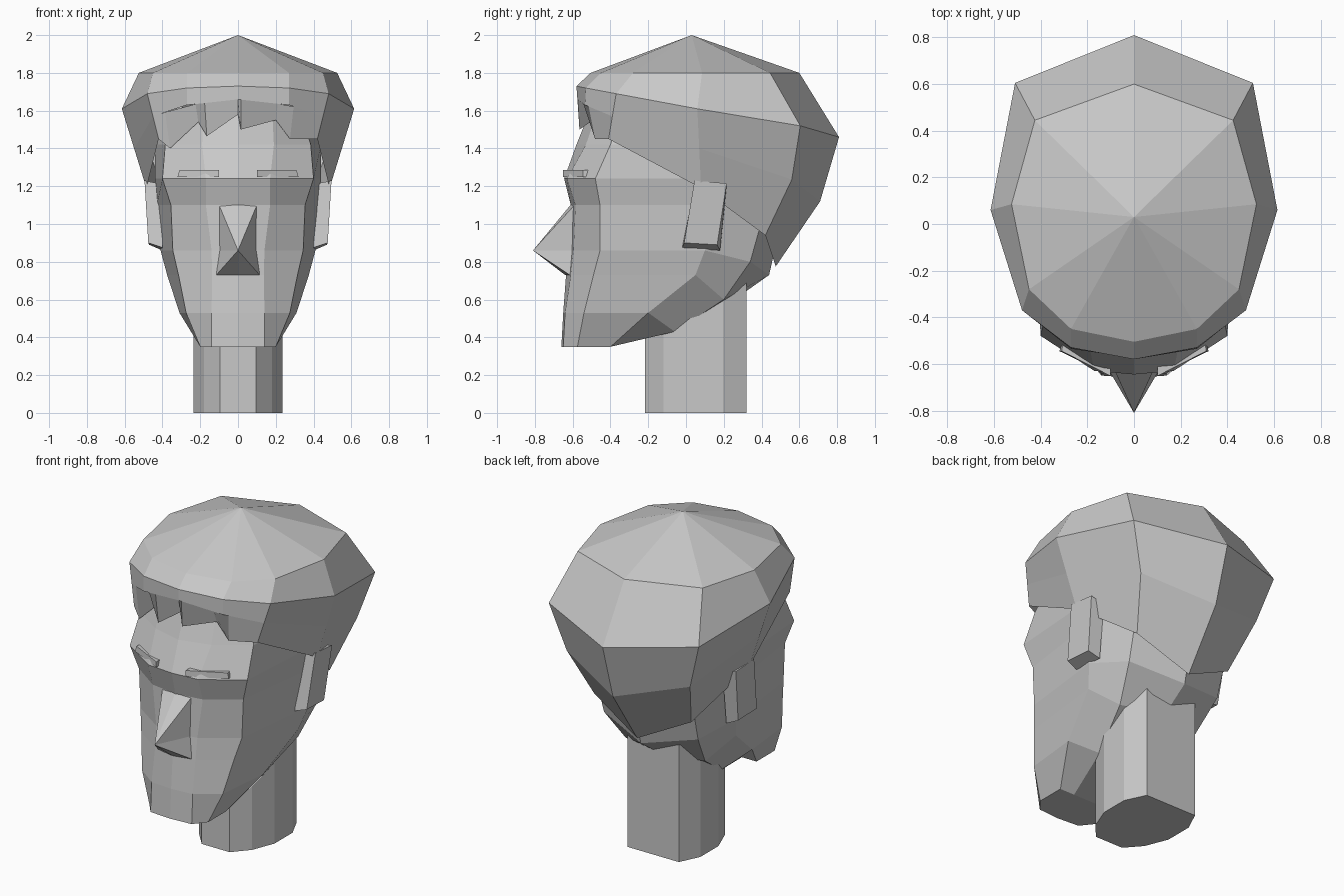
import bpy, bmesh

clay = bpy.data.materials.new("light_grey")
clay.diffuse_color = (0.58, 0.58, 0.58, 1)


def build(name, verts, faces):
    mesh = bpy.data.meshes.new(name)
    mesh.from_pydata(verts, [], faces)
    mesh.materials.append(clay)
    bm = bmesh.new()
    bm.from_mesh(mesh)
    bmesh.ops.remove_doubles(bm, verts=bm.verts, dist=0.0005)
    bmesh.ops.recalc_face_normals(bm, faces=bm.faces)
    bm.to_mesh(mesh)
    bm.free()
    ob = bpy.data.objects.new(name, mesh)
    bpy.context.collection.objects.link(ob)
    return ob


def full_ring(half):
    """Half outline from front centre to back centre, mirrored across x."""
    return half + [(-x, y, z) for x, y, z in reversed(half[1:-1])]


def bands(count, n, skip=lambda r, i: False):
    return [(r * n + i, r * n + (i + 1) % n, (r + 1) * n + (i + 1) % n, (r + 1) * n + i)
            for r in range(count - 1) for i in range(n) if not skip(r, i)]


def lerp(points, x):
    """Piecewise linear lookup: rows of (x, values...)."""
    x = abs(x)
    for a, b in zip(points, points[1:]):
        if x <= b[0]:
            break
    t = (x - a[0]) / (b[0] - a[0])
    return [p + (q - p) * t for p, q in zip(a[1:], b[1:])]


# Neck: ten-sided column
neck_half = [(.095, -.217), (.18, -.12), (.235, .02), (.235, .195), (.175, .32)]
outline = neck_half + [(-x, y) for x, y in reversed(neck_half)]
verts = [(x, y, z) for z in (0, .85) for x, y in outline]
build("neck", verts, bands(2, 10) + [tuple(range(10)), tuple(range(10, 20))])

# Head: stacked face sections, chin to crown
head = [
    [(0, -.66, .35), (.14, -.65, .35), (.2, -.575, .35), (.2, -.4, .35), (.1, -.4, .35), (0, -.4, .35)],
    [(0, -.65, .53), (.14, -.64, .53), (.275, -.54, .53), (.31, -.2, .53), (.2, -.06, .43), (0, -.06, .43)],
    [(0, -.635, .73), (.137, -.61, .73), (.315, -.49, .73), (.375, .05, .73), (.27, .2, .6), (0, .27, .61)],
    [(0, -.62, .86), (.14, -.595, .86), (.345, -.455, .86), (.41, .1, .86), (.32, .34, .80), (0, .44, .73)],
    [(0, -.61, 1.1), (.17, -.585, 1.1), (.355, -.455, 1.1), (.43, .1, 1.1), (.33, .41, 1.05), (0, .49, .95)],
    [(0, -.645, 1.24), (.17, -.63, 1.24), (.4, -.48, 1.24), (.44, .1, 1.24), (.35, .47, 1.24), (0, .57, 1.24)],
    [(0, -.58, 1.42), (.19, -.53, 1.42), (.385, -.4, 1.42), (.44, .1, 1.42), (.35, .47, 1.42), (0, .57, 1.42)],
    [(0, -.5, 1.62), (.18, -.46, 1.62), (.32, -.33, 1.62), (.4, .1, 1.62), (.33, .4, 1.62), (0, .5, 1.62)],
]
verts = [v for half in head for v in full_ring(half)]
build("head", verts, bands(len(head), 10) + [tuple(range(10)), tuple(range(70, 80))])

# Nose: sharp wedge
verts = [(0, -.81, .86), (0, -.612, 1.1), (.1, -.59, 1.1), (.1, -.595, .86), (.115, -.615, .73),
         (0, -.64, .73), (-.115, -.615, .73), (-.1, -.595, .86), (-.1, -.59, 1.1)]
build("nose", verts, [(0, i, i + 1) for i in range(1, 8)] + [(0, 8, 1)])

# Ears and eyebrows, mirrored pairs
for s, side in ((1, "right"), (-1, "left")):
    ear = [(.495, .045, 1.23), (.49, .215, 1.215), (.47, .165, .89), (.475, -.01, .9),
           (.40, .045, 1.21), (.40, .215, 1.19), (.40, .18, .86), (.40, -.02, .875)]
    box = bands(2, 4) + [(0, 1, 2, 3), (4, 5, 6, 7)]
    build("ear_" + side, [(s * x, y, z) for x, y, z in ear], box)
    brow = [(.1, -.652, 1.25), (.32, -.545, 1.25), (.31, -.545, 1.285), (.1, -.652, 1.285),
            (.1, -.6, 1.25), (.3, -.48, 1.25), (.3, -.48, 1.285), (.1, -.6, 1.285)]
    build("eyebrow_" + side, [(s * x, y, z) for x, y, z in brow], box)

# Hair: faceted cap, rings from crown down to the nape
hair = [
    [(0, -.505, 1.8), (.27, -.45, 1.8), (.45, -.28, 1.8), (.525, .085, 1.8), (.425, .445, 1.8), (0, .6, 1.8)],
    [(0, -.58, 1.73), (.27, -.53, 1.72), (.48, -.37, 1.69), (.615, .06, 1.61), (.51, .605, 1.52), (0, .81, 1.46)],
    [(0, -.575, 1.66), (.27, -.535, 1.63), (.45, -.39, 1.57), (.55, .07, 1.4), (.42, .56, 1.235), (0, .71, 1.12)],
    [(0, -.52, 1.58), (.27, -.49, 1.5), (.42, -.41, 1.45), (.485, .08, 1.19), (.33, .42, .94), (0, .475, .775)],
]
verts = [v for half in hair for v in full_ring(half)] + [(0, .03, 2)]
faces = bands(4, 10, lambda r, i: r == 2 and i in (0, 1, 8, 9))
faces += [(40, i, (i + 1) % 10) for i in range(10)]
# Jagged fringe hanging from the front of the cap
fringe = [(-.42, 1.45), (-.36, 1.4), (-.21, 1.54), (-.165, 1.465), (0, 1.58),
          (.015, 1.5), (.2, 1.55), (.275, 1.45), (.42, 1.45)]
base = len(verts)
for x, z in fringe:
    tx = x * .45 / .42
    ty, tz = lerp(hair[2][:3], tx)
    by = lerp([p[:2] for p in head[6][:3]], x)[0] + (z - 1.42) * .4 - .02
    verts += [(tx, ty, tz), (x, -.41 if abs(x) == .42 else by, z)]
faces += [(base + 2 * i, base + 2 * i + 1, base + 2 * i + 3, base + 2 * i + 2) for i in range(8)]
build("hair", verts, faces)
